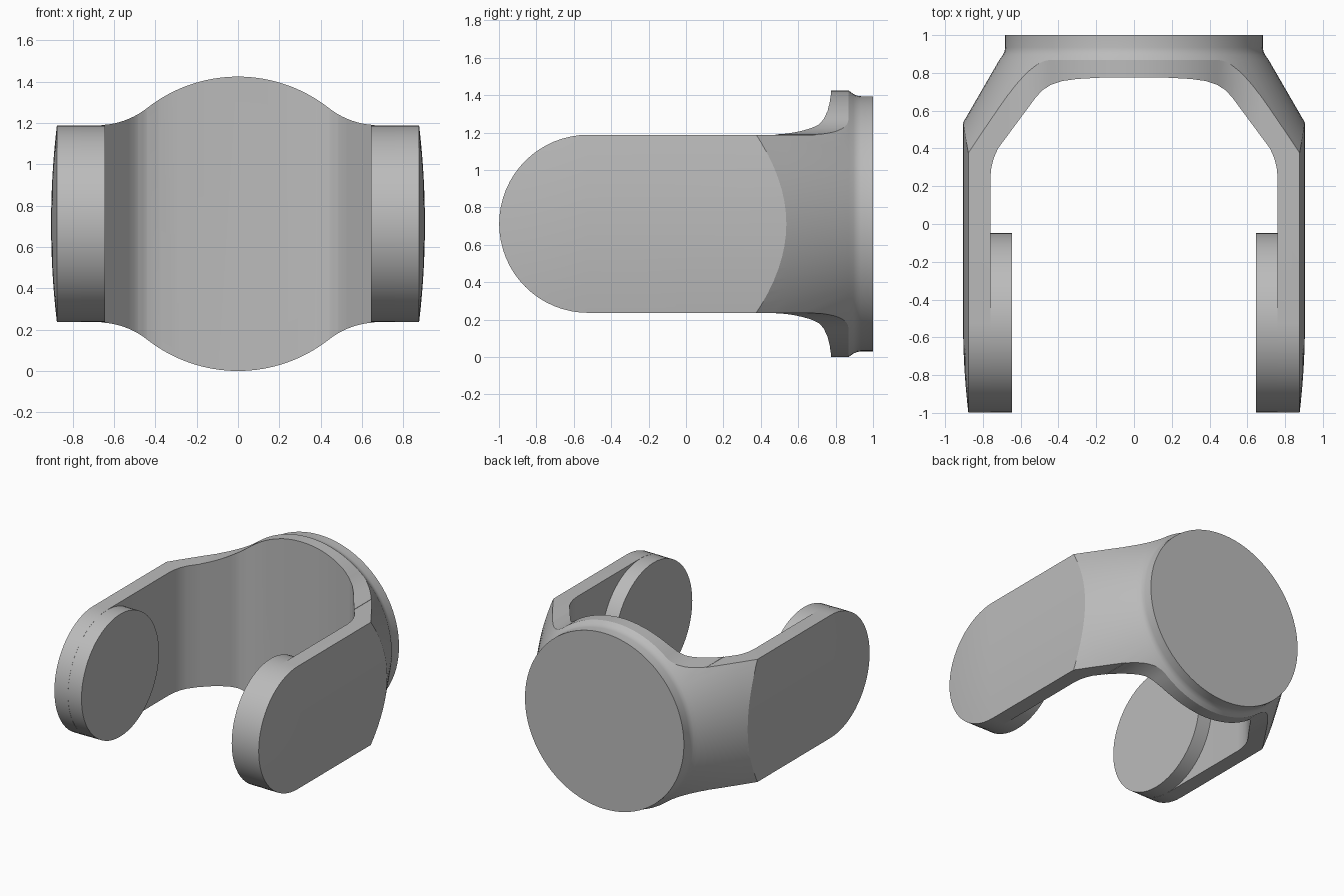
import bpy, bmesh, math
from math import sin, cos, pi, sqrt

if "Cube" in bpy.data.objects:
    bpy.data.objects.remove(bpy.data.objects["Cube"])

MID = 0.7125      # height of the main axis, also the radius of the back bulge
ARM = 0.476       # half height of the arms
PIVOT = -0.523    # y of the rounded arm ends

grey = bpy.data.materials.new("plain grey")
grey.use_nodes = True
grey.diffuse_color = (0.5, 0.5, 0.5, 1)
grey.node_tree.nodes["Principled BSDF"].inputs["Base Color"].default_value = (0.5, 0.5, 0.5, 1)


def loft(name, rings):
    """Closed solid through a list of equal-length point rings."""
    bm = bmesh.new()
    loops = [[bm.verts.new(p) for p in ring] for ring in rings]
    n = len(loops[0])
    for a, b in zip(loops, loops[1:]):
        for i in range(n):
            j = (i + 1) % n
            bm.faces.new((a[i], a[j], b[j], b[i]))
    bm.faces.new(loops[0])
    bm.faces.new(loops[-1])
    bmesh.ops.recalc_face_normals(bm, faces=bm.faces)
    mesh = bpy.data.meshes.new(name)
    bm.to_mesh(mesh)
    bm.free()
    mesh.materials.append(grey)
    obj = bpy.data.objects.new(name, mesh)
    bpy.context.collection.objects.link(obj)
    return obj


def select(obj):
    bpy.ops.object.select_all(action='DESELECT')
    obj.select_set(True)
    bpy.context.view_layer.objects.active = obj


def cut(obj, tool, operation):
    mod = obj.modifiers.new("cut", 'BOOLEAN')
    mod.operation, mod.solver, mod.object = operation, 'EXACT', tool
    select(obj)
    bpy.ops.object.modifier_apply(modifier=mod.name)
    bpy.data.objects.remove(tool)


def circle(r, y, n=96):
    return [(r * cos(2 * pi * i / n), y, MID + r * sin(2 * pi * i / n)) for i in range(n)]


def stadium(x, r, n=32):
    pts = []
    for centre, start in ((PIVOT, pi / 2), (1.3, -pi / 2)):
        for i in range(n + 1):
            a = start + pi * i / n
            pts.append((x, centre + r * cos(a), MID + r * sin(a)))
    return pts


# Front outline: central circle blended into the flat arms by a fillet
flat, fx = ARM + 0.0015, 0.68
f = (MID**2 - fx**2 - flat**2) / (2 * (flat - MID))
lean = math.atan2(fx, flat + f)
half = [(MID * sin(lean * i / 16), MID * cos(lean * i / 16)) for i in range(17)]
half += [(fx - f * sin(lean * (1 - i / 10)), flat + f - f * cos(lean * (1 - i / 10)))
         for i in range(1, 11)]
half += [(0.685, 0.53), (1.0, 0.53)]
upper = [(-x, h) for x, h in half[:0:-1]] + half
outline = upper + [(x, -h) for x, h in reversed(upper)]
yoke = loft("yoke", [[(x, y, MID + h) for x, h in outline] for y in (-1.1, 1.0)])

# Conical back with a short round collar
turned = [(1.05, 0.682), (0.935, 0.682), (0.915, 0.685), (0.895, 0.694),
          (0.87, 0.712), (0.54, 0.903), (0.2, 1.1), (-1.3, 1.3)]
cut(yoke, loft("cone", [circle(r, y) for y, r in turned]), 'INTERSECT')

# Rounded arm ends with slightly domed outer sides
side = [(0.66, 0.85), (0.661, ARM)]
side += [(0.905 - 0.028 * (s / 8)**2, ARM * s / 8) for s in (8, 7, 6, 5, 4, 3, 2, 1, 0.2)]
limit = [(-x, r) for x, r in reversed(side)] + side
cut(yoke, loft("arm_limit", [stadium(x, r) for x, r in limit]), 'INTERSECT')

# Opening between the arms
edge = [(0.76, -1.5), (0.76, 0.25), (0.755, 0.3), (0.742, 0.35), (0.72, 0.4),
        (0.52, 0.67), (0.485, 0.708), (0.44, 0.737), (0.38, 0.757),
        (0.3, 0.768), (0.15, 0.776)]
opening = edge + [(-x, y) for x, y in reversed(edge)]
cut(yoke, loft("opening", [[(x, y, z) for x, y in opening] for z in (-0.5, 2)]), 'DIFFERENCE')

# Inner pivot discs
parts = [yoke]
for name, s in (("left_disc", 1), ("right_disc", -1)):
    rings = [[(s * x, PIVOT + px, z) for px, _, z in circle(ARM - 0.001, 0, 64)]
             for x in (0.645, 0.78)]
    parts.append(loft(name, rings))

for obj in parts:
    select(obj)
    bpy.ops.object.shade_smooth_by_angle(angle=math.radians(25))
